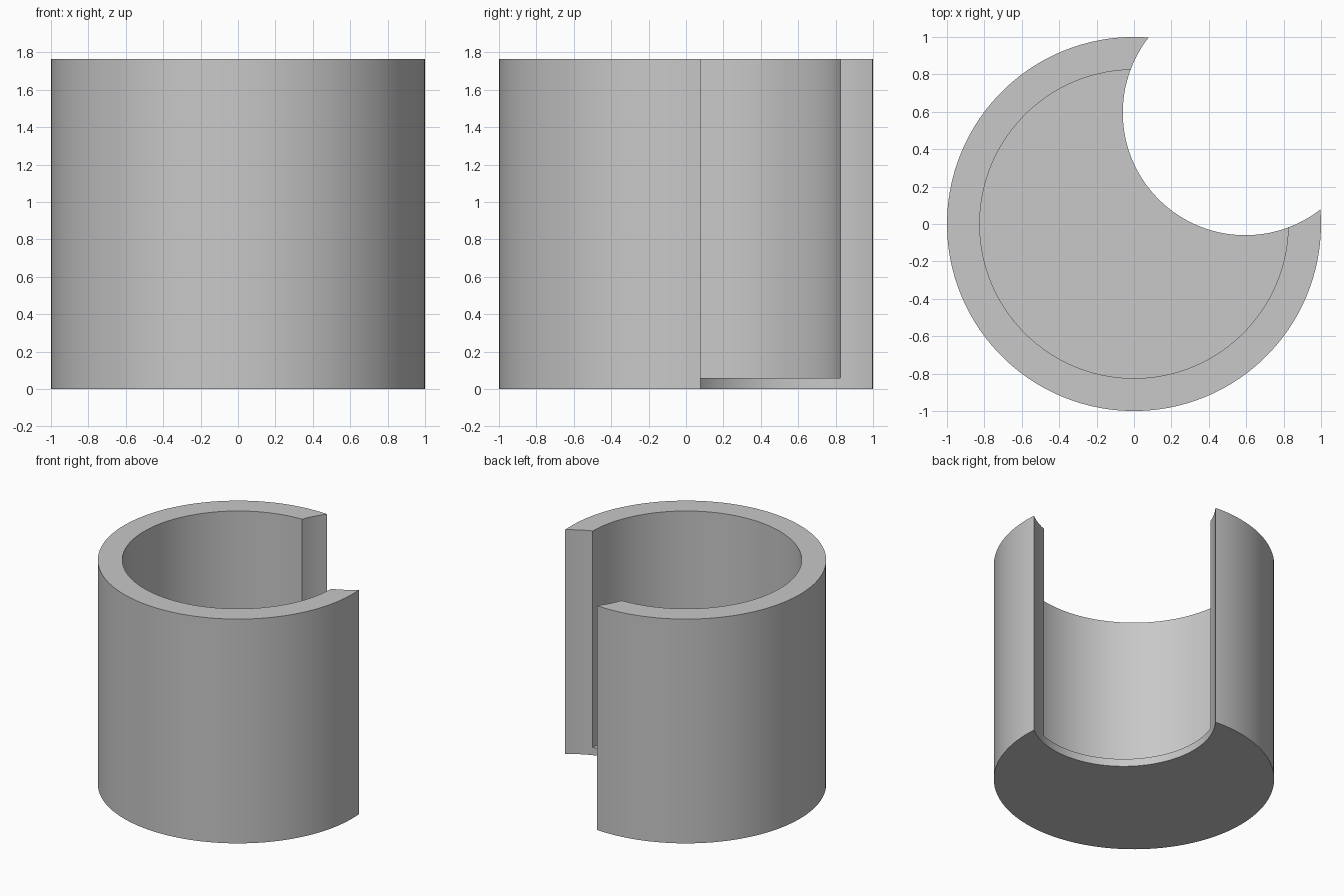
import bpy, bmesh
from math import acos, atan2, cos, sin, pi, sqrt, tau, radians, ceil

cube = bpy.data.objects.get("Cube")
if cube:
    bpy.data.objects.remove(cube, do_unlink=True)

OUTER, INNER = 1.0, 0.825      # cup radii
HEIGHT, FLOOR = 1.765, 0.06    # cup height and floor thickness
CUT, CUT_RADIUS = 0.595, 0.655  # side opening: centre on x = y, and radius


def arc(centre, radius, start, end):
    """Points along an arc, both ends included."""
    steps = max(4, ceil(abs(end - start) / radians(3)))
    angles = [start + (end - start) * i / steps for i in range(steps + 1)]
    return [(centre + radius * cos(a), centre + radius * sin(a)) for a in angles]


def meeting(radius):
    """Where a cup circle meets the opening: start and end angles on both circles."""
    d = CUT * sqrt(2)
    half = acos((radius**2 - CUT_RADIUS**2 + d**2) / (2 * d * radius))
    ends = (pi / 4 + half, pi / 4 - half + tau)
    on_cut = [atan2(radius * sin(a) - CUT, radius * cos(a) - CUT) % tau for a in ends]
    return ends, on_cut


(o_start, o_end), (co_start, co_end) = meeting(OUTER)
(i_start, i_end), (ci_start, ci_end) = meeting(INNER)

# Arcs that make up the plan
outer = arc(0, OUTER, o_start, o_end)
inner = arc(0, INNER, i_start, i_end)
end_left = arc(CUT, CUT_RADIUS, co_end, ci_end)
floor_edge = arc(CUT, CUT_RADIUS, ci_end, ci_start)
end_back = arc(CUT, CUT_RADIUS, ci_start, co_start)

# Closed outlines, each arc dropping its last point
base = outer[:-1] + end_left[:-1] + floor_edge[:-1] + end_back[:-1]
rim = outer[:-1] + end_left[:-1] + inner[:0:-1] + end_back[:-1]
floor = inner[:-1] + floor_edge[:-1]

bm = bmesh.new()


def cap(points, z):
    bm.faces.new([bm.verts.new((x, y, z)) for x, y in points])


def wall(points, low, high):
    for p, q in zip(points, points[1:] + points[:1]):
        corners = ((*p, low), (*q, low), (*q, high), (*p, high))
        bm.faces.new([bm.verts.new(c) for c in corners])


# Floor slab, curved wall, then the flat faces
wall(base, 0, FLOOR)
wall(rim, FLOOR, HEIGHT)
cap(base[::-1], 0)
cap(floor, FLOOR)
cap(rim, HEIGHT)
bmesh.ops.remove_doubles(bm, verts=bm.verts, dist=0.0001)
# The seam under the wall belongs only to the inner edge
bmesh.ops.recalc_face_normals(bm, faces=bm.faces)

mesh = bpy.data.meshes.new("open_cup")
bm.to_mesh(mesh)
bm.free()
cup = bpy.data.objects.new("open_cup", mesh)
bpy.context.collection.objects.link(cup)

# Plain grey material
grey = bpy.data.materials.new("light_grey")
grey.use_nodes = True
colour = (0.58, 0.58, 0.58, 1)
grey.diffuse_color = colour
grey.node_tree.nodes["Principled BSDF"].inputs["Base Color"].default_value = colour
mesh.materials.append(grey)

# Smooth curves with crisp edges
bpy.ops.object.select_all(action="DESELECT")
cup.select_set(True)
bpy.context.view_layer.objects.active = cup
bpy.ops.object.shade_smooth_by_angle(angle=radians(30))
